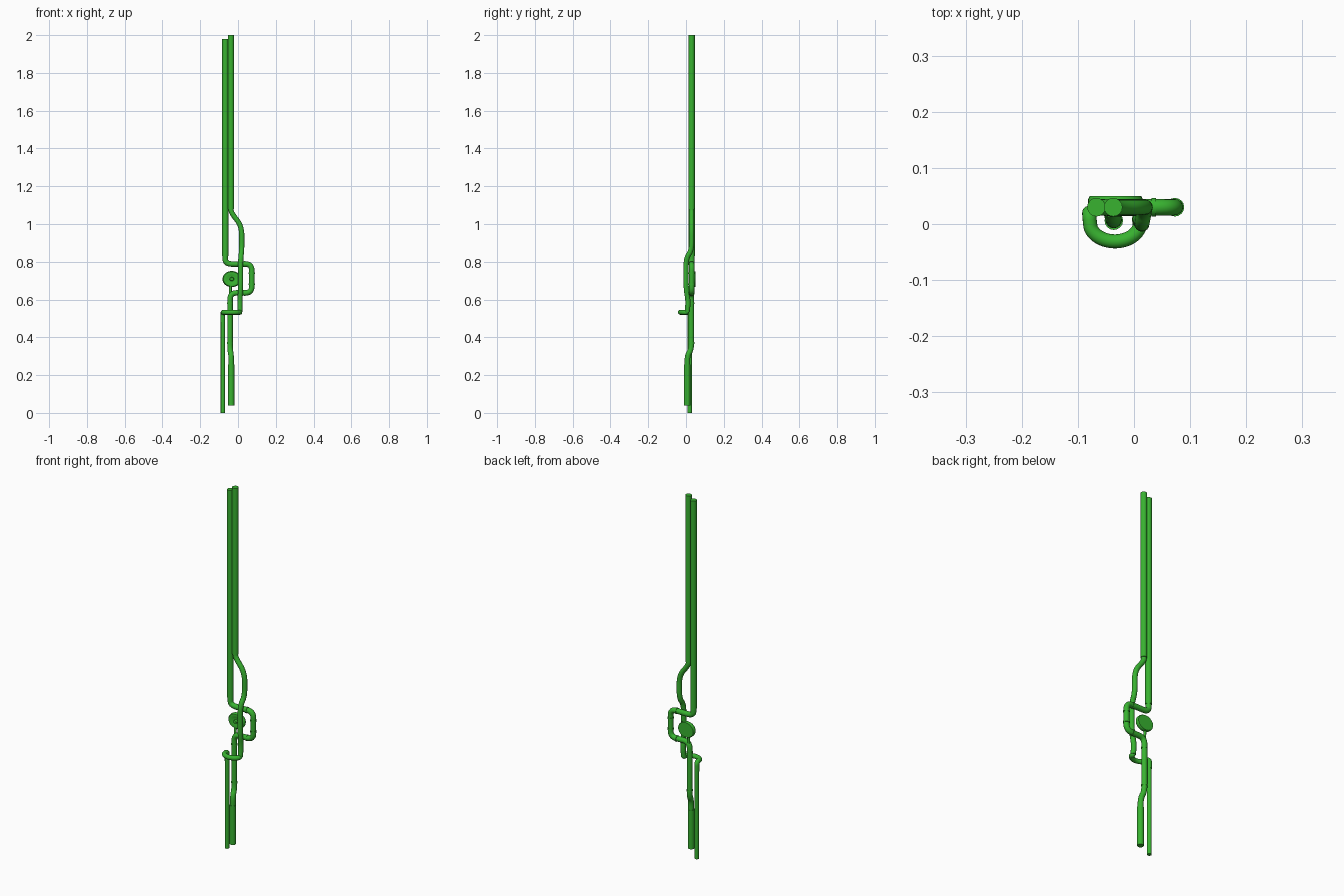
import bpy, bmesh, math
from mathutils import Vector, Matrix

if "Cube" in bpy.data.objects:
    bpy.data.objects.remove(bpy.data.objects["Cube"])

green = bpy.data.materials.new("green_pipe")
green.diffuse_color = (0.04, 0.45, 0.03, 1)
green.use_nodes = True
green.node_tree.nodes["Principled BSDF"].inputs["Base Color"].default_value = green.diffuse_color


def finish(ob, angle=40):
    ob.data.materials.clear()
    ob.data.materials.append(green)
    bpy.ops.object.select_all(action='DESELECT')
    ob.select_set(True)
    bpy.context.view_layer.objects.active = ob
    bpy.ops.object.shade_smooth_by_angle(angle=math.radians(angle))


def fillet(points, r, steps=8):
    """Round the corners of a polyline."""
    pts = [Vector(p) for p in points]
    out = [pts[0]]
    for a, b, c in zip(pts, pts[1:], pts[2:]):
        p = b + (a - b).normalized() * min(r, (a - b).length * 0.49)
        q = b + (c - b).normalized() * min(r, (c - b).length * 0.49)
        for i in range(steps + 1):
            t = i / steps
            out.append(p * (1 - t) ** 2 + b * 2 * t * (1 - t) + q * t * t)
    return out + [pts[-1]]


def pipe(name, points, radius, bend=0.04):
    path = fillet(points, bend)
    cu = bpy.data.curves.new(name, 'CURVE')
    cu.dimensions = '3D'
    cu.bevel_depth = radius
    cu.bevel_resolution = 6
    cu.use_fill_caps = True
    sp = cu.splines.new('POLY')
    sp.points.add(len(path) - 1)
    for sp_pt, co in zip(sp.points, path):
        sp_pt.co = (*co, 1)
    ob = bpy.data.objects.new(name, cu)
    bpy.context.collection.objects.link(ob)
    bpy.ops.object.select_all(action='DESELECT')
    ob.select_set(True)
    bpy.context.view_layer.objects.active = ob
    bpy.ops.object.convert(target='MESH')
    finish(bpy.context.view_layer.objects.active)


# Straight upper pipes
pipe("upper_pipe_left", [(-.067, .03, 1.98), (-.067, .03, .83)], .0165)
pipe("upper_pipe_right", [(-.037, .03, 2.0), (-.037, .03, 1.08)], .0165)

# Side loop around the valve, then down to the short pipe
pipe("side_loop", [(-.067, .03, .84), (-.067, .03, .788), (.073, .03, .788),
                   (.073, .03, .635), (-.042, .028, .635), (-.042, .028, .335),
                   (-.036, .007, .305), (-.036, .007, .24)], .0145, .035)
pipe("lower_pipe_right", [(-.036, .006, .255), (-.036, .006, .04)], .0165)

# Crossing pipe: out to the side, in front of the loop, forward arc
pipe("crossing_pipe", [(-.037, .03, 1.09), (-.037, .03, 1.06), (.02, .03, .99),
                       (.02, .03, .86), (.014, .0, .82), (.014, .0, .66),
                       (.01, .012, .59), (.01, .006, .534)], .0135, .05)
arc = [(-.034 + .045 * math.cos(t), -.033 * math.sin(t) + .002, .532)
       for t in [math.pi * i / 14 for i in range(15)]]
pipe("forward_arc", [(.01, .008, .57), (.01, .006, .532)] + arc[1:-1] +
     [(-.08, .02, .532), (-.08, .02, .48)], .0125, .018)
pipe("lower_pipe_left", [(-.08, .02, .5), (-.08, .02, 0)], .0115)

# Joint collars
for i, (p, axis, r) in enumerate([
        ((.073, .03, .74), (0, 0, 1), .0165), ((.073, .03, .68), (0, 0, 1), .0165),
        ((.035, .03, .635), (1, 0, 0), .0165), ((.035, .03, .788), (1, 0, 0), .0165),
        ((-.042, .028, .58), (0, 0, 1), .016), ((-.042, .028, .37), (0, 0, 1), .016)]):
    p, d = Vector(p), Vector(axis) * .004
    pipe(f"joint_collar_{i}", [p - d, p + d], r)

# Valve wheel with domed face and hub, spun around y
bm = bmesh.new()
profile = [(0, .05), (.046, .05), (.049, .044), (.049, .034), (.044, .027),
           (.034, .025), (.024, .029), (.012, .029), (.009, .018), (0, .016)]
verts = [bm.verts.new((r, y, 0)) for r, y in profile]
edges = [bm.edges.new(e) for e in zip(verts, verts[1:])]
bmesh.ops.spin(bm, geom=verts + edges, cent=(0, 0, 0), axis=(0, 1, 0),
               angle=math.tau, steps=32)
bmesh.ops.remove_doubles(bm, verts=bm.verts, dist=1e-5)
bmesh.ops.recalc_face_normals(bm, faces=bm.faces)
bm.transform(Matrix.Translation((-.033, 0, .708)) @ Matrix.Diagonal((1, 1, .87, 1)))
me = bpy.data.meshes.new("valve_wheel")
bm.to_mesh(me)
bm.free()
wheel = bpy.data.objects.new("valve_wheel", me)
bpy.context.collection.objects.link(wheel)
finish(wheel)

# Thin stem joining the wheel to the loop
pipe("valve_stem", [(-.04, .036, .69), (-.04, .032, .62)], .007)
